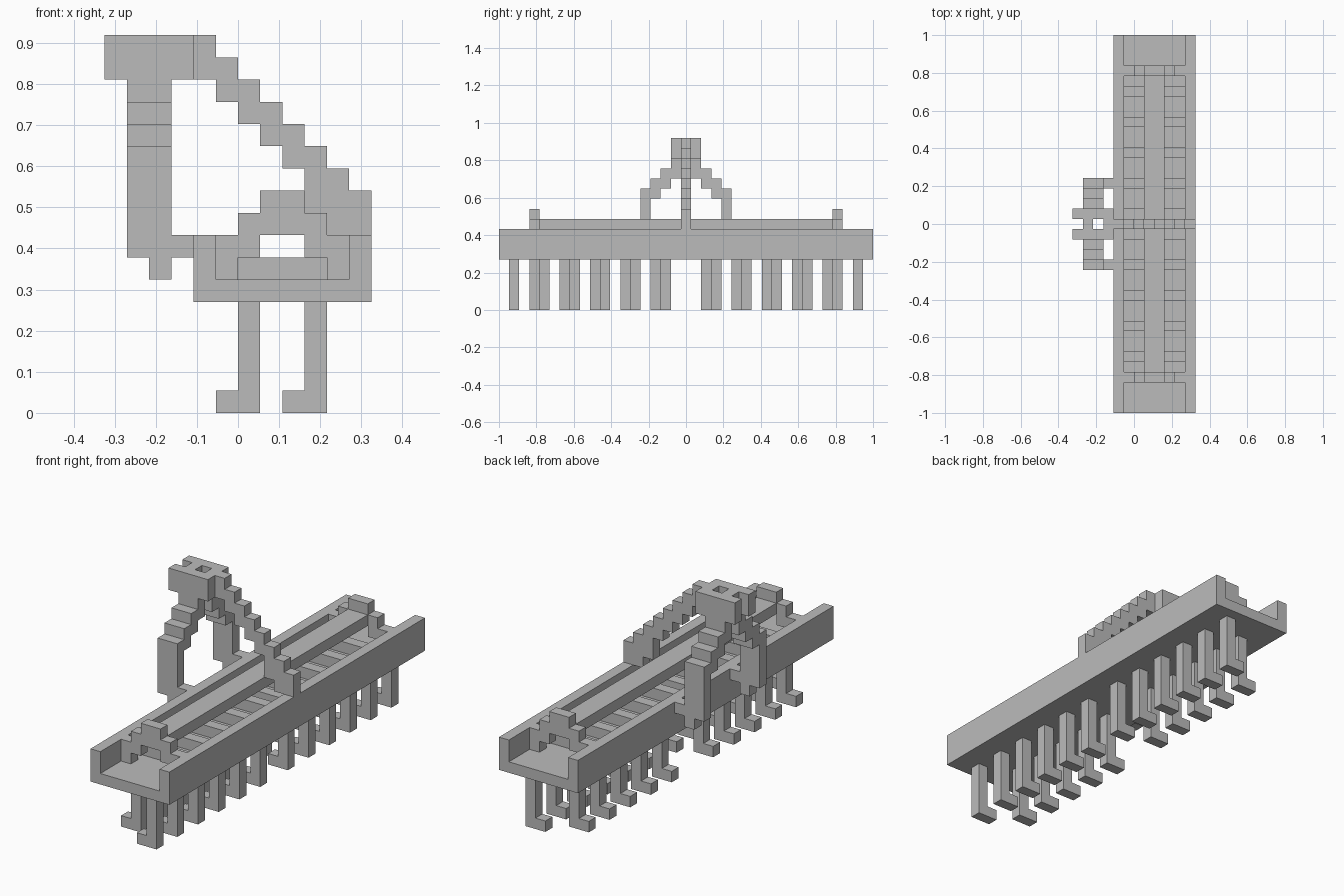
import bpy, bmesh, math
from mathutils import Vector
from itertools import product

cube = bpy.data.objects.get("Cube")
if cube:
    bpy.data.objects.remove(cube, do_unlink=True)

LENGTH, WIDTH = 37, 12      # model size in blocks
U = 2 / LENGTH              # size of one block

grey = bpy.data.materials.new("stone_grey")
grey.use_nodes = True
GREY = (0.5, 0.5, 0.5, 1)
grey.diffuse_color = GREY
grey.node_tree.nodes["Principled BSDF"].inputs["Base Color"].default_value = GREY

DIRS = [Vector(d) for d in ((1, 0, 0), (-1, 0, 0), (0, 1, 0), (0, -1, 0), (0, 0, 1), (0, 0, -1))]


def box(x, y, z):
    """Block cells inside three (start, end) ranges."""
    return set(product(range(*x), range(*y), range(*z)))


def mirrored(cells):
    """Cells plus their mirror image, front to back."""
    return cells | {(x, LENGTH - 1 - y, z) for x, y, z in cells}


def build(name, cells):
    """One clean mesh around the outside of a set of cells."""
    bm = bmesh.new()
    for c in cells:
        mid = Vector(c) + Vector((0.5, 0.5, 0.5))
        for d in DIRS:
            if tuple(int(v) for v in Vector(c) + d) in cells:
                continue
            a = Vector((d.y, d.z, d.x)) / 2
            b = d.cross(a)
            corners = [mid + d / 2 + s * a + t * b for s, t in ((1, 1), (-1, 1), (-1, -1), (1, -1))]
            bm.faces.new([bm.verts.new(((p.x - WIDTH / 2) * U, (p.y - LENGTH / 2) * U, p.z * U))
                          for p in corners])
    bmesh.ops.remove_doubles(bm, verts=bm.verts[:], dist=U / 100)
    bmesh.ops.dissolve_limit(bm, angle_limit=math.radians(1), verts=bm.verts[:], edges=bm.edges[:])
    mesh = bpy.data.meshes.new(name)
    bm.to_mesh(mesh)
    bm.free()
    mesh.materials.append(grey)
    bpy.context.collection.objects.link(bpy.data.objects.new(name, mesh))


# Open-ended trough: floor and two long walls
whole = (0, LENGTH)
build("trough", box((4, 12), whole, (5, 6)) | box((4, 5), whole, (5, 8)) | box((11, 12), whole, (5, 8)))

# Cross slats on the trough floor
slats = set()
for y in range(5, 18, 3):
    slats |= box((5, 11), (y, y + 1), (6, 7))
build("floor_slats", mirrored(slats))

# Stepped arches near both ends
arch = set()
for step, (x0, x1) in enumerate(((5, 6), (6, 7), (7, 9), (9, 10), (10, 11))):
    low = 6 + min(step, 4 - step)
    arch |= box((x0, x1), (3, 4), (low, low + 2))
build("end_arches", mirrored(arch))

# Long rail between the arches
build("centre_rail", box((7, 9), (4, 33), (8, 9)))

# Stepped arm climbing from the far wall to the tower head
arm = box((9, 10), (18, 19), (9, 11)) | box((10, 11), (18, 19), (8, 10)) | box((11, 12), (18, 19), (8, 9))
for x in range(4, 12):
    arm |= box((x, x + 1), (18, 19), (19 - x, 21 - x))
build("stepped_arm", {c for c in arm if c[2] >= 8})

# Tower head with a notch and a shaft
head = box((0, 4), (17, 20), (15, 17)) - box((0, 1), (18, 19), (15, 17)) - box((2, 3), (18, 19), (15, 17))
build("tower_head", head)

# Two stepped tower legs bracketed to the trough
leg = box((1, 3), (14, 15), (7, 12)) | box((2, 3), (14, 15), (6, 7)) | box((3, 4), (14, 15), (7, 8))
for step, y in enumerate((15, 16, 17)):
    leg |= box((1, 3), (y, y + 1), (11 + step, 13 + step))
build("tower_legs", mirrored(leg))

# Two staggered rows of feet below the trough
for name, x, first in (("inner_feet", 6, 3), ("outer_feet", 9, 1)):
    feet = set()
    for y in range(first, 17, 3):
        feet |= box((x, x + 1), (y, y + 1), (0, 5)) | box((x - 1, x), (y, y + 1), (0, 1))
    build(name, mirrored(feet))
